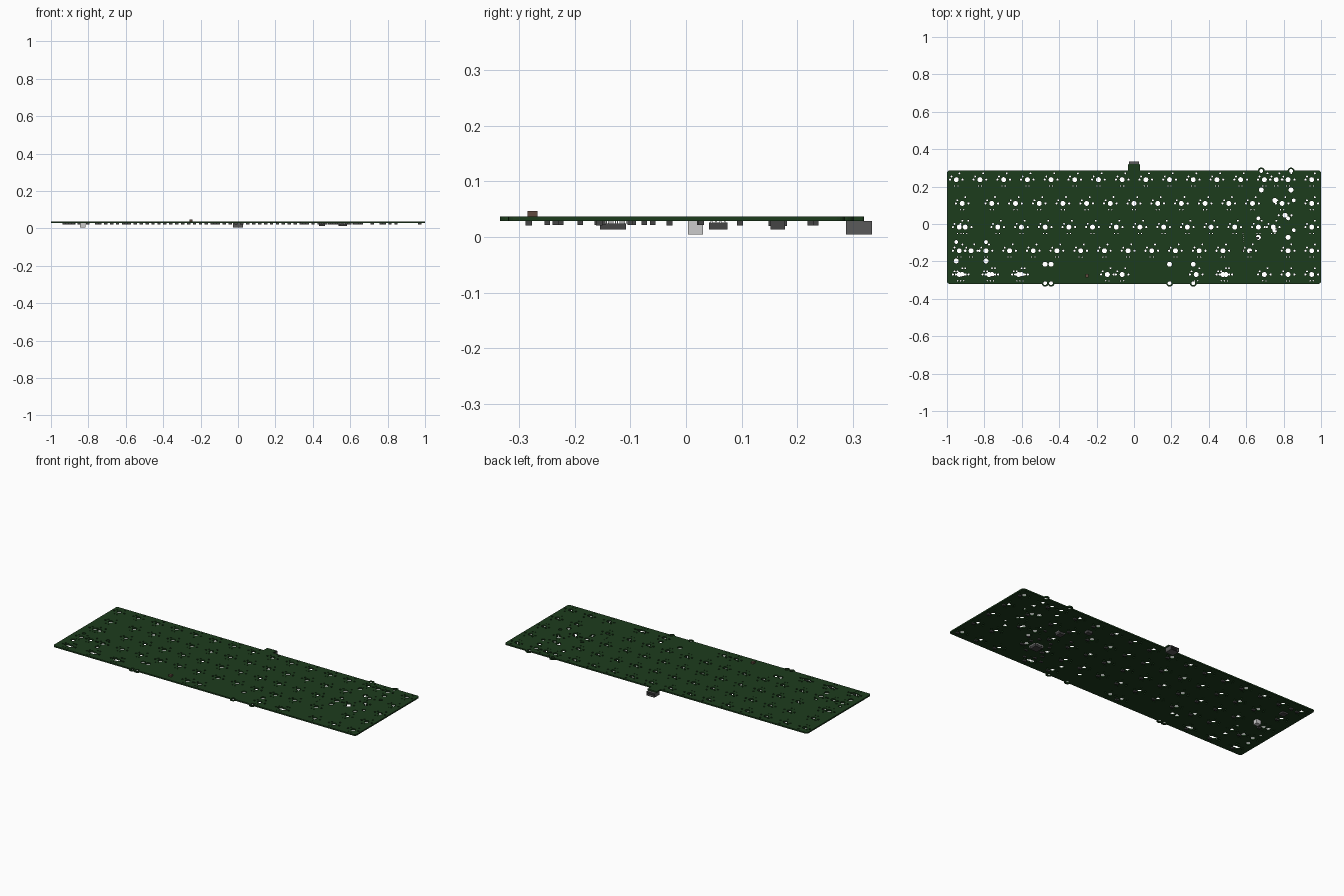
import bpy, bmesh, math
from mathutils import Vector, Matrix
from mathutils.geometry import delaunay_2d_cdt

if "Cube" in bpy.data.objects:
    bpy.data.objects.remove(bpy.data.objects["Cube"])

U = 0.1267                 # one key unit
MM = U / 19.05             # one millimetre
Z0, Z1 = 0.029, 0.037      # board underside and top
ROWS = [0.237, 0.110, -0.0165, -0.143, -0.270]


def material(name, rgb):
    m = bpy.data.materials.new(name)
    m.diffuse_color = (*rgb, 1)
    m.use_nodes = True
    m.node_tree.nodes["Principled BSDF"].inputs["Base Color"].default_value = m.diffuse_color
    return m


GREEN = material("board_green", (0.012, 0.045, 0.012))
DARK = material("dark_plastic", (0.06, 0.06, 0.06))
STEEL = material("steel", (0.10, 0.10, 0.10))
SILVER = material("silver", (0.55, 0.55, 0.55))
BROWN = material("led_brown", (0.12, 0.07, 0.05))


def finish(bm, name, mat):
    me = bpy.data.meshes.new(name)
    bmesh.ops.recalc_face_normals(bm, faces=bm.faces)
    bm.to_mesh(me)
    bm.free()
    me.materials.append(mat)
    ob = bpy.data.objects.new(name, me)
    bpy.context.collection.objects.link(ob)
    return ob


def add_box(bm, x, y, sx, sy, za, zb):
    m = Matrix.Translation((x, y, (za + zb) / 2)) @ Matrix.Diagonal((sx, sy, zb - za, 1))
    bmesh.ops.create_cube(bm, size=1, matrix=m)


def boxes(name, mat, items):
    bm = bmesh.new()
    for it in items:
        add_box(bm, *it)
    return finish(bm, name, mat)


def circle(x, y, r, n=16):
    # slight twist avoids exactly coincident edges
    return [Vector((x + r * math.cos(0.1 + 2 * math.pi * i / n),
                    y + r * math.sin(0.1 + 2 * math.pi * i / n))) for i in range(n)]


def round_rect(x0, y0, x1, y1, r, n=4):
    pts = []
    for cx, cy, a in ((x1 - r, y1 - r, 0), (x0 + r, y1 - r, 90),
                      (x0 + r, y0 + r, 180), (x1 - r, y0 + r, 270)):
        for i in range(n + 1):
            t = math.radians(a + 90 * i / n)
            pts.append(Vector((cx + r * math.cos(t), cy + r * math.sin(t))))
    return pts


# Key positions in units per row: main keys carry a diode, alternates only add holes
main_keys = [
    [i + 0.5 for i in range(13)] + [14.0, 15.5],
    [0.75] + [i + 2.0 for i in range(12)] + [14.25, 15.5],
    [0.875] + [i + 2.25 for i in range(11)] + [13.875, 15.5],
    [1.125] + [i + 2.75 for i in range(10)] + [12.875, 14.5, 15.5],
    [0.625, 1.875, 3.125, 6.875, 10.625, 11.875, 13.5, 14.5, 15.5]]
alt_keys = [[13.5, 14.5], [], [0.625, 13.25], [0.625, 1.75], [0.75, 2.0, 3.25, 7.5, 11.75]]


def kx(u):
    return (u - 8) * U


holes, solids = [], []

# Switch holes: centre post, side pegs, contact pins, lamp pins
for y, a, b in zip(ROWS, main_keys, alt_keys):
    for u in a + b:
        x = kx(u)
        holes.append(circle(x, y, 2.0 * MM))
        for s in (-1, 1):
            holes.append(circle(x + s * 5.08 * MM, y, 0.87 * MM, 10))
            holes.append(circle(x + s * 1.27 * MM, y - 5.08 * MM, 0.5 * MM, 8))
        holes.append(circle(x - 3.81 * MM, y + 2.54 * MM, 0.75 * MM, 10))
        holes.append(circle(x + 2.54 * MM, y + 5.08 * MM, 0.75 * MM, 10))

# Stabiliser holes: centre, half span in units, side of the small holes
stabs = [(14.0, ROWS[0], 0.627, 1), (13.875, ROWS[2], 0.627, 1), (1.125, ROWS[3], 0.627, 1),
         (6.875, ROWS[4], 2.625, -1), (7.5, ROWS[4], 3.0, -1)]
for u, y, span, d in stabs:
    for s in (-1, 1):
        x = kx(u) + s * span * U
        small_y = y + d * 7 * MM
        holes.append(circle(x, small_y, 1.55 * MM))
        holes.append(circle(x, y - d * 8.24 * MM, 2.0 * MM))
        solids.append(circle(x, small_y, 0.0185, 20))
# Upright stabiliser of the tall enter key
iso_y = (ROWS[1] + ROWS[2]) / 2
for s in (-1, 1):
    y = iso_y + s * 0.627 * U
    holes.append(circle(kx(14.375) - 8.24 * MM, y, 2.0 * MM))
    holes.append(circle(kx(14.375) + 7 * MM, y, 1.55 * MM))
holes.append(circle(kx(14.375), iso_y, 2.0 * MM))
for s in (-1, 1):
    holes.append(circle(kx(14.375) + s * 5.08 * MM, iso_y, 0.87 * MM, 10))
# Row of small vias
for i in range(5):
    holes.append(circle(0.583, -0.05 - 0.011 * i, 0.002, 6))

# Board: outline, connector tab and edge rings, minus all holes
solids.append(round_rect(-1, -0.32, 1, 0.286, 0.014))
solids.append(round_rect(-0.031, 0.25, 0.031, 0.32, 0.004))
verts, faces = [], []
for loop in solids + holes:
    faces.append(list(range(len(verts), len(verts) + len(loop))))
    verts += loop
out_v, _, out_f, _, _, orig = delaunay_2d_cdt(verts, [], faces, 0, 1e-6)
bm = bmesh.new()
bv = [bm.verts.new((v.x, v.y, Z0)) for v in out_v]
for f, ids in zip(out_f, orig):
    if ids and max(ids) < len(solids):
        bm.faces.new([bv[i] for i in f])
bmesh.ops.delete(bm, geom=[v for v in bm.verts if not v.link_faces], context='VERTS')
ext = bmesh.ops.extrude_face_region(bm, geom=bm.faces[:], use_keep_orig=True)
bmesh.ops.translate(bm, vec=(0, 0, Z1 - Z0),
                    verts=[g for g in ext['geom'] if isinstance(g, bmesh.types.BMVert)])
finish(bm, "circuit_board", GREEN)

# Diodes on the underside, one by each key
boxes("diodes", DARK, [(kx(u) + 0.021, y - 0.013, 0.018, 0.011, 0.021, Z0)
                       for y, row in zip(ROWS, main_keys) for u in row])

# Controller chip with legs on all four sides
cx, cy = 0.56, -0.131
boxes("controller_chip", DARK, [(cx, cy, 0.047, 0.047, 0.014, 0.024)])
legs = []
for i in range(11):
    o = (i - 5) * 0.004
    for s in (-1, 1):
        legs.append((cx + o, cy + s * 0.027, 0.002, 0.008, 0.024, Z0))
        legs.append((cx + s * 0.027, cy + o, 0.008, 0.002, 0.024, Z0))
boxes("chip_legs", SILVER, legs)

# Second chip, with legs on two sides
boxes("small_chip", DARK, [(0.555, 0.058, 0.033, 0.033, 0.014, 0.026)])
boxes("small_chip_legs", SILVER, [(0.555 + s * 0.02, 0.058 + (i - 1.5) * 0.008, 0.008, 0.003, 0.024, Z0)
                                  for s in (-1, 1) for i in range(4)])

# Driver block and regulator
boxes("driver_block", DARK, [(0.45, 0.165, 0.032, 0.026, 0.014, Z0)])
boxes("regulator", DARK, [(-0.885, 0.165, 0.034, 0.033, 0.02, Z0),
                          (-0.885, 0.23, 0.02, 0.016, 0.021, Z0)])

# Small passives around the controller
spots = [(0.47, -0.19), (0.5, -0.095), (0.5, -0.16), (0.62, -0.1), (0.625, -0.15), (0.52, -0.06),
         (0.6, -0.06), (0.58, -0.19), (0.66, -0.075), (0.44, -0.235), (0.49, -0.225),
         (0.54, -0.25), (0.45, 0.025), (0.63, 0.027)]
boxes("passives", DARK, [(x, y, 0.016, 0.010, 0.022, Z0) for x, y in spots])

# Reset button
boxes("reset_button", SILVER, [(-0.83, 0.017, 0.030, 0.027, 0.005, Z0)])

# Indicator lamp on top
boxes("indicator_lamp", BROWN, [(-0.25, -0.276, 0.016, 0.018, Z1, 0.047)])

# Cable connector: open shell with a tongue
y0, y1, w, zb = 0.288, 0.335, 0.026, 0.005
ym, d, t = (y0 + y1) / 2, y1 - y0, 0.002
boxes("connector_shell", STEEL, [
    (0, ym, 2 * w, d, zb, zb + t), (0, ym, 2 * w, d, Z0 - t, Z0),
    (-w + t / 2, ym, t, d, zb + t, Z0 - t), (w - t / 2, ym, t, d, zb + t, Z0 - t),
    (0, y0 + 0.004, 2 * w - 2 * t, 0.008, zb + t, Z0 - t)])
boxes("connector_tongue", DARK, [(0, ym, 0.034, d - 0.008, 0.014, 0.020)])
